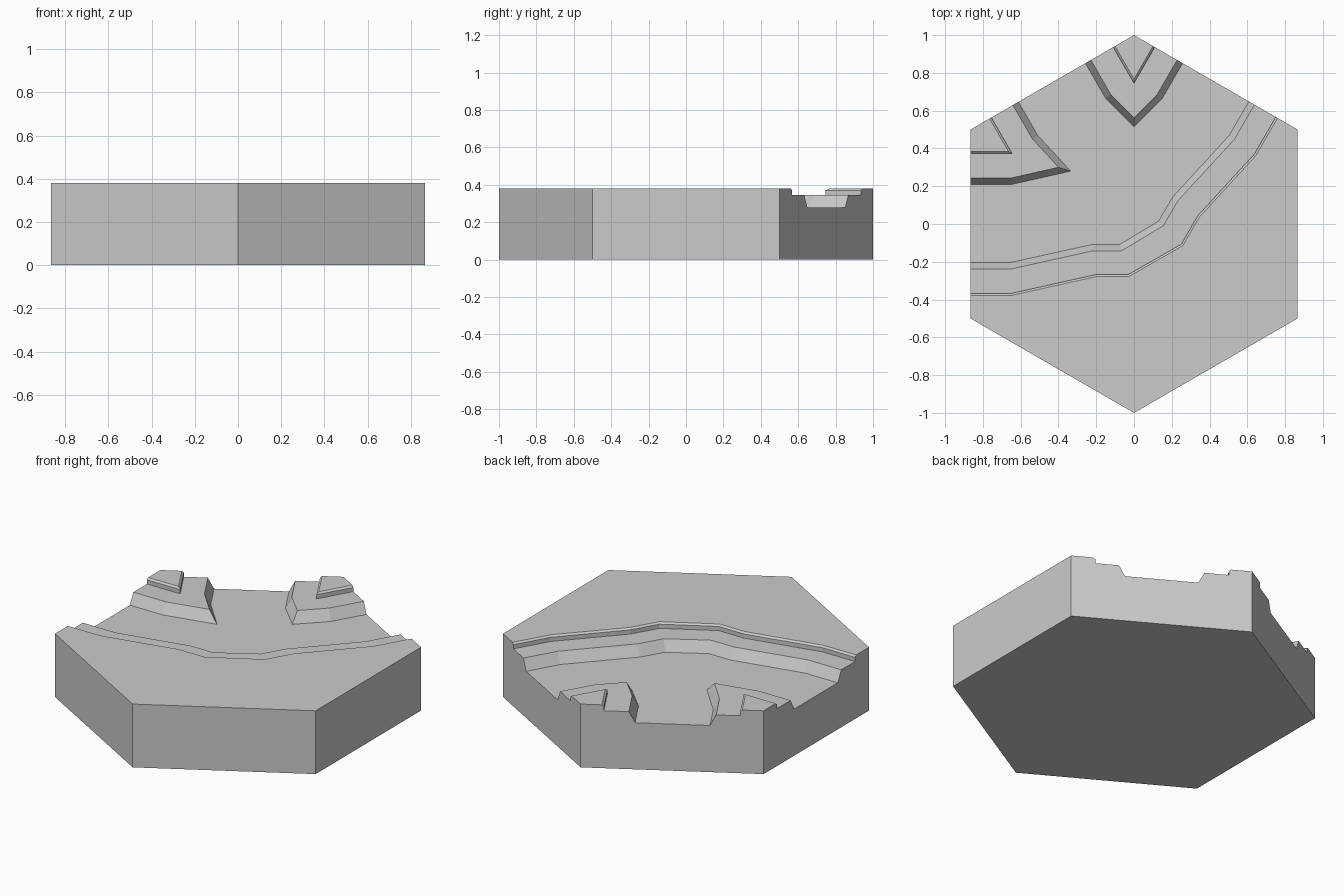
import bpy
import bmesh
import math
from mathutils import Vector

cube = bpy.data.objects.get("Cube")
if cube:
    bpy.data.objects.remove(cube)

# Heights of the terraces and widths of the slopes
LAND, WALL_TOP, BANK, BED = 0.38, 0.37, 0.345, 0.28
SLOPE, CHAMFER = 0.034, 0.011
APOTHEM = math.cos(math.radians(30))

bm = bmesh.new()


def polar(degrees):
    a = math.radians(degrees)
    return Vector((math.cos(a), math.sin(a)))


def ring(z):
    return [bm.verts.new((*polar(30 + 60 * k), z)) for k in range(6)]


def right_of(direction):
    return Vector((direction.y, -direction.x)).normalized()


def offset(points, start, end, d):
    """Shift a shore line towards the land by d, with mitred corners."""
    steps = [-start] + [b - a for a, b in zip(points, points[1:])] + [end]
    sides = [right_of(s) for s in steps]
    return [p + (a + b) * d / (1 + a.dot(b))
            for p, a, b in zip(points, sides, sides[1:])]


def row(points, start, end, z):
    """Vertices of a line run out squarely to the tile edges."""
    def to_edge(p, n):
        return p + n * (APOTHEM - p.dot(n))
    line = [to_edge(points[0], start)] + points + [to_edge(points[-1], end)]
    return [bm.verts.new((*p, z)) for p in line]


def strip(a, b):
    for i in range(len(a) - 1):
        bm.faces.new((a[i], a[i + 1], b[i + 1], b[i]))


def shore(bed_line, foot_line, start, end):
    """Slope, flat bank, short wall and chamfer; returns rows, bed to land."""
    bed_line = [Vector(p) for p in bed_line]
    foot_line = [Vector(p) for p in foot_line]
    bed = row(bed_line, start, end, BED)
    lip = row(offset(bed_line, start, end, SLOPE), start, end, BANK)
    foot = row(foot_line, start, end, BANK)
    wall = row(foot_line, start, end, WALL_TOP)
    land = row(offset(foot_line, start, end, CHAMFER), start, end, LAND)
    strip(bed, lip)
    bm.faces.new(lip + foot[::-1])
    strip(foot, wall)
    strip(wall, land)
    return [bed, lip, foot, wall, land]


top, bottom = ring(LAND), ring(0)
NE, NW, W = polar(60), polar(120), polar(180)

# Long curved shore and the two corner headlands
main = shore(
    [(-0.65, -0.203), (-0.22, -0.108), (-0.075, -0.108),
     (0.13, 0.015), (0.205, 0.143), (0.505, 0.47)],
    [(-0.65, -0.367), (-0.2, -0.267), (-0.03, -0.267),
     (0.25, -0.107), (0.337, 0.043), (0.637, 0.37)], W, NE)
north = shore([(0.15, 0.665), (0, 0.515), (-0.15, 0.665)], [(0, 0.745)], NE, NW)
west = shore([(-0.51, 0.47), (-0.335, 0.28), (-0.645, 0.21)],
             [(-0.645, 0.373)], NW, W)

# River bed and land surfaces
bm.faces.new(main[0] + north[0] + west[0])
bm.faces.new(main[-1] + [top[0], top[5], top[4], top[3]])
bm.faces.new(north[-1] + [top[1]])
bm.faces.new(west[-1] + [top[2]])

# Sides cut by the river, then the plain sides and the base
for k, (a, b) in enumerate([(main, north), (north, west), (west, main)]):
    outline = [r[-1] for r in reversed(a)] + [r[0] for r in b]
    bm.faces.new([bottom[k], top[k]] + outline + [top[k + 1], bottom[k + 1]])
for k in (3, 4, 5):
    n = (k + 1) % 6
    bm.faces.new((bottom[k], bottom[n], top[n], top[k]))
bm.faces.new(bottom[::-1])
bmesh.ops.recalc_face_normals(bm, faces=bm.faces)

mesh = bpy.data.meshes.new("river_tile")
bm.to_mesh(mesh)
bm.free()
tile = bpy.data.objects.new("river_tile", mesh)
bpy.context.collection.objects.link(tile)

# Single plain grey
grey = bpy.data.materials.new("light_grey")
grey.use_nodes = True
colour = (0.6, 0.6, 0.6, 1)
grey.diffuse_color = colour
grey.node_tree.nodes["Principled BSDF"].inputs["Base Color"].default_value = colour
mesh.materials.append(grey)
